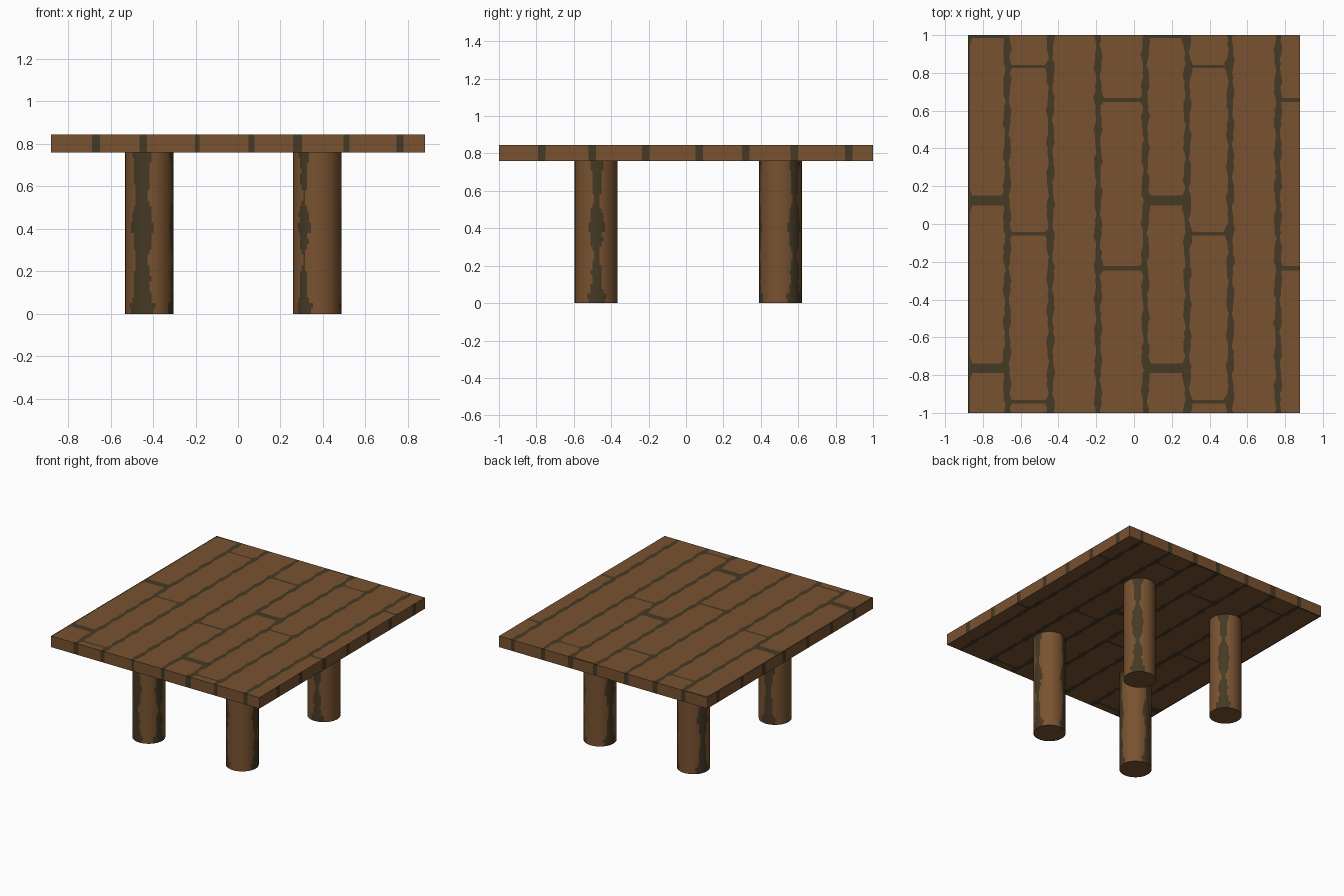
import bpy, bmesh, math

if "Cube" in bpy.data.objects:
    bpy.data.objects.remove(bpy.data.objects["Cube"])


def material(name, rgb):
    m = bpy.data.materials.new(name)
    m.diffuse_color = (*rgb, 1)
    m.use_nodes = True
    m.node_tree.nodes["Principled BSDF"].inputs["Base Color"].default_value = m.diffuse_color
    return m


MATS = [material("brown wood", (0.190, 0.085, 0.030)),
        material("dark seam", (0.060, 0.041, 0.018))]


def finish(bm, name):
    bmesh.ops.recalc_face_normals(bm, faces=bm.faces)
    me = bpy.data.meshes.new(name)
    bm.to_mesh(me)
    bm.free()
    for m in MATS:
        me.materials.append(m)
    ob = bpy.data.objects.new(name, me)
    bpy.context.collection.objects.link(ob)
    return ob


def wobble(i, y):
    # uneven seam edge, repeating along the planks
    t = 2 * math.pi * y / 0.89
    return (0.005 * math.sin(5 * t + 2.1 * i) + 0.003 * math.sin(11 * t + 3.7 * i)
            + 0.002 * math.sin(19 * t + 1.3 * i))


# Table top: planks running front to back, with dark seams and cross joints
HX, HY, Z0, Z1 = 0.88, 1.0, 0.76, 0.845
SEAMS = [-0.672, -0.442, -0.19, 0.06, 0.282, 0.51, 0.762]
JOINTS = {0: [(0.098, 0.15), (-0.79, -0.738), (0.984, 1.0)],
          1: [(0.826, 0.842), (-0.06, -0.042), (-0.95, -0.932)],
          2: [],
          3: [(0.646, 0.668), (-0.245, -0.222)]}
SIDE = [-0.77, -0.50, -0.215, 0.07, 0.32, 0.58, 0.87]  # seams on the side edges

xs = [-HX, -HX + 0.012]
for s in SEAMS:
    xs += [s - 0.016, s + 0.016]
xs.append(HX)
ys = {round(-HY + 0.025 * k, 4) for k in range(81)}
for pairs in JOINTS.values():
    ys |= {y for p in pairs for y in p}
for s in SIDE:
    ys |= {round(s - 0.02, 4), round(s + 0.02, 4)}
ys = sorted(ys)
nx, ny = len(xs), len(ys)


def seam_x(i, y):
    if i in (0, nx - 1):
        return xs[i]
    x = xs[i] + (wobble(i, y) if i > 1 else 0)
    # seams flare into the plank's rounded ends beside each joint
    plank = (i - 1) // 2 if i % 2 else i // 2 - 1
    for a, b in JOINTS[plank % 4]:
        d = max(a - y, y - b, 0)
        if d < 0.03:
            x += (1 if i % 2 else -1) * 0.4 * (0.03 - d)
    return x


bm = bmesh.new()
grid = [[[bm.verts.new((seam_x(i, y), y, z)) for y in ys] for i in range(nx)] for z in (Z0, Z1)]


def face(verts, dark):
    bm.faces.new(verts).material_index = int(dark)


for i in range(nx - 1):
    seam = i % 2 == 0
    for j in range(ny - 1):
        mid = (ys[j] + ys[j + 1]) / 2
        dark = seam or any(a < mid < b for a, b in JOINTS[(i // 2) % 4])
        for g in grid:
            face([g[i][j], g[i + 1][j], g[i + 1][j + 1], g[i][j + 1]], dark)
    for j in (0, ny - 1):
        face([grid[0][i][j], grid[0][i + 1][j], grid[1][i + 1][j], grid[1][i][j]], seam and i > 0)
for j in range(ny - 1):
    mid = (ys[j] + ys[j + 1]) / 2
    dark = any(abs(mid - s) < 0.02 for s in SIDE)
    for i in (0, nx - 1):
        face([grid[0][i][j], grid[0][i][j + 1], grid[1][i][j + 1], grid[1][i][j]], dark)
finish(bm, "table_top")


# Round legs with dark vertical grain stripes: (angle, half width) in degrees
def leg(name, cx, cy, stripes, r=0.114, n=72, rows=30):
    bm = bmesh.new()
    rings = [[bm.verts.new((cx + r * math.cos(2 * math.pi * k / n),
                            cy + r * math.sin(2 * math.pi * k / n), Z0 * h / rows))
              for k in range(n)] for h in range(rows + 1)]
    for h in range(rows):
        z = Z0 * (h + 0.5) / rows
        extra = 4 * math.sin(z * 19) + 3 * math.sin(z * 43) + (8 if abs(z - 0.4) < 0.025 else 0)
        extra += 8 if z < 0.04 else 0
        for k in range(n):
            a = 360 * (k + 0.5) / n
            f = bm.faces.new([rings[h][k], rings[h][(k + 1) % n],
                              rings[h + 1][(k + 1) % n], rings[h + 1][k]])
            f.material_index = int(any(abs((a - c + 180) % 360 - 180) < w + extra
                                       for c, w in stripes))
            f.smooth = True
    bm.faces.new(rings[0])
    bm.faces.new(rings[-1])
    ob = finish(bm, name)
    bpy.context.view_layer.objects.active = ob
    ob.select_set(True)
    bpy.ops.object.shade_smooth_by_angle(angle=math.radians(40))
    ob.select_set(False)


leg("front_left_leg", -0.417, -0.481, [(-109, 20), (-15, 12), (100, 14)])
leg("front_right_leg", 0.373, -0.481, [(-124, 9), (2, 13), (115, 14)])
leg("back_right_leg", 0.373, 0.505, [(43, 14), (165, 14), (-80, 12)])
leg("back_left_leg", -0.417, 0.505, [(42, 14), (160, 14), (-80, 12)])
